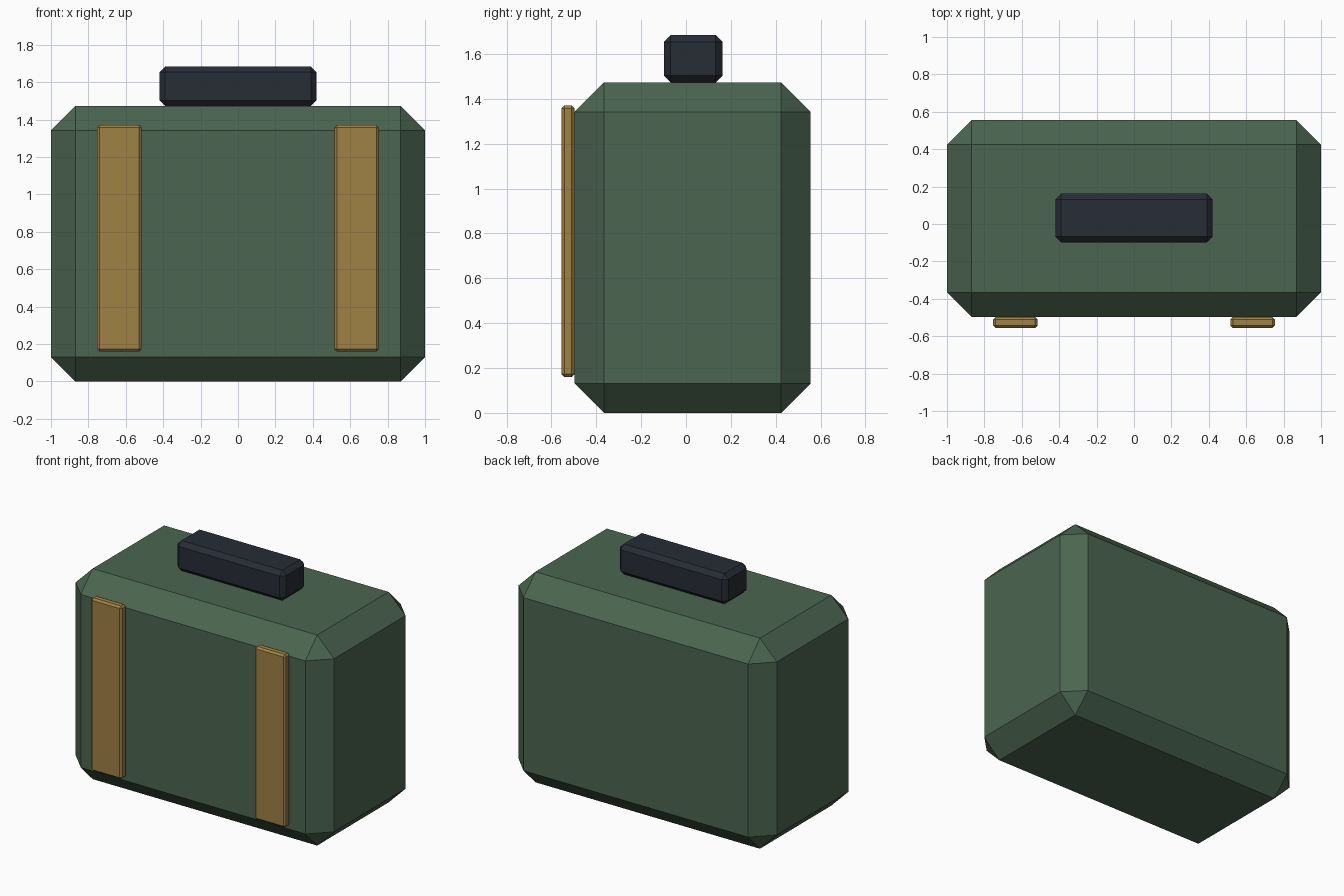
import bpy, bmesh

if "Cube" in bpy.data.objects:
    bpy.data.objects.remove(bpy.data.objects["Cube"])


def material(name, rgb):
    m = bpy.data.materials.new(name)
    m.diffuse_color = (*rgb, 1)
    m.use_nodes = True
    m.node_tree.nodes["Principled BSDF"].inputs["Base Color"].default_value = m.diffuse_color
    return m


def chamfered_box(name, lo, hi, chamfer, mat):
    """Flat-shaded box between two corners with every edge chamfered once."""
    bm = bmesh.new()
    bmesh.ops.create_cube(bm, size=1)
    size = [b - a for a, b in zip(lo, hi)]
    bmesh.ops.scale(bm, vec=size, verts=bm.verts)
    bmesh.ops.bevel(bm, geom=bm.edges[:], offset=chamfer, segments=1,
                    affect='EDGES', clamp_overlap=True)
    mesh = bpy.data.meshes.new(name)
    bm.to_mesh(mesh)
    bm.free()
    mesh.materials.append(mat)
    obj = bpy.data.objects.new(name, mesh)
    obj.location = [(a + b) / 2 for a, b in zip(lo, hi)]
    bpy.context.collection.objects.link(obj)
    return obj


green = material("green_canvas", (0.07, 0.13, 0.08))
tan = material("tan_leather", (0.35, 0.22, 0.06))
dark = material("dark_grip", (0.02, 0.025, 0.035))

# Main case
chamfered_box("case_body", (-1, -0.497, 0), (1, 0.555, 1.473), 0.131, green)

# Carry handle resting on the top
chamfered_box("handle", (-0.42, -0.098, 1.473), (0.42, 0.162, 1.684), 0.03, dark)

# Pair of straps on the front face
for side, x in (("left", -0.634), ("right", 0.634)):
    chamfered_box(f"{side}_strap", (x - 0.119, -0.555, 0.16),
                  (x + 0.119, -0.497, 1.37), 0.013, tan)
